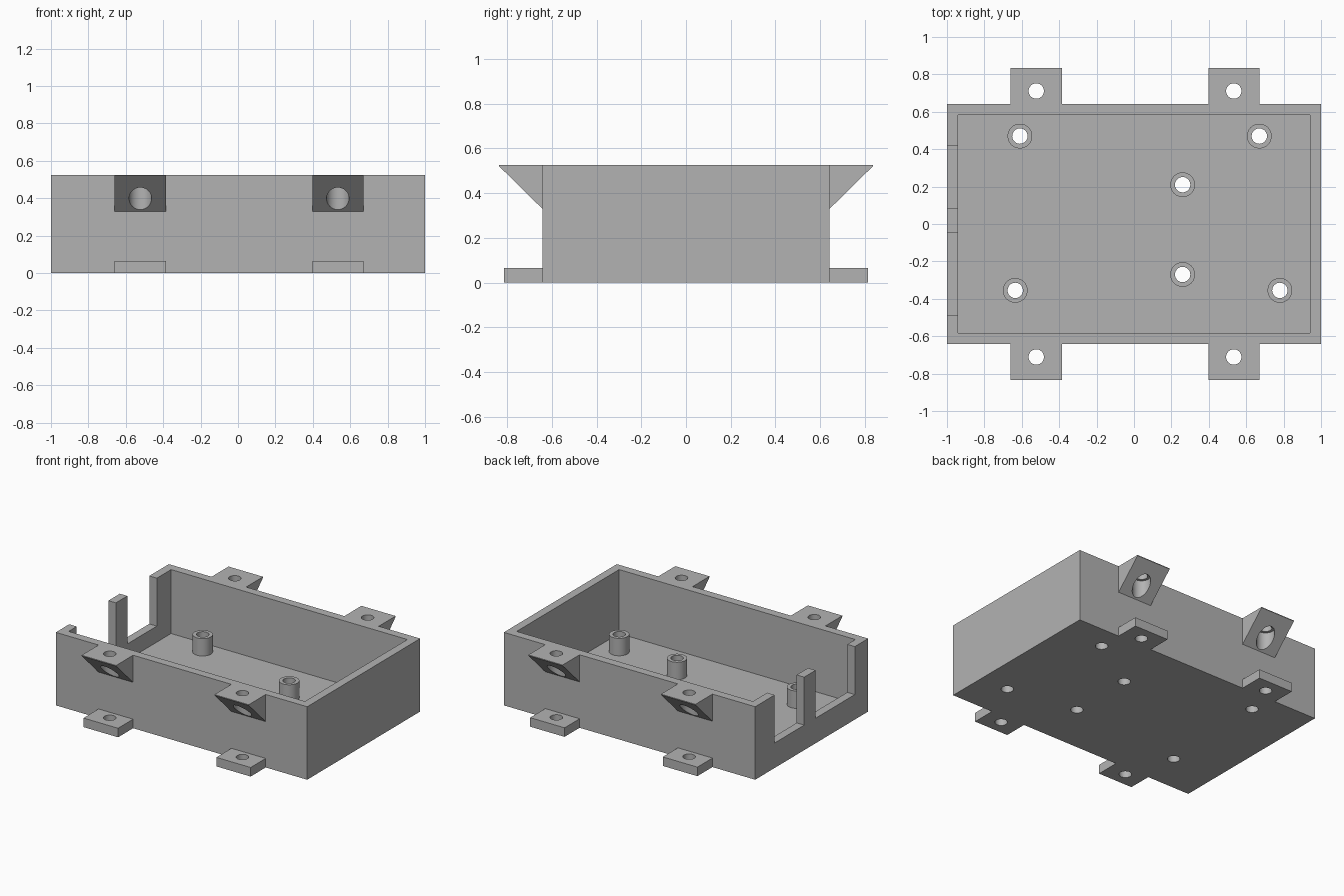
import bpy
import bmesh
from math import radians
from mathutils import Matrix, Vector

if "Cube" in bpy.data.objects:
    bpy.data.objects.remove(bpy.data.objects["Cube"], do_unlink=True)

grey = bpy.data.materials.new("grey plastic")
grey.use_nodes = True
grey.diffuse_color = (0.45, 0.45, 0.45, 1)
grey.node_tree.nodes["Principled BSDF"].inputs["Base Color"].default_value = grey.diffuse_color

HALF_Y = 0.642      # outer wall
HEIGHT = 0.525
FLOOR = 0.065
WALL = 0.06
HOLE = 0.041


def finish(name, bm):
    bmesh.ops.recalc_face_normals(bm, faces=bm.faces)
    mesh = bpy.data.meshes.new(name)
    bm.to_mesh(mesh)
    bm.free()
    mesh.materials.append(grey)
    ob = bpy.data.objects.new(name, mesh)
    bpy.context.collection.objects.link(ob)
    return ob


def box(name, low, high):
    low, high = Vector(low), Vector(high)
    bm = bmesh.new()
    place = Matrix.Translation((low + high) / 2) @ Matrix.Diagonal((*(high - low), 1))
    bmesh.ops.create_cube(bm, size=1, matrix=place)
    return finish(name, bm)


def cylinder(name, x, y, radius, bottom, top):
    bm = bmesh.new()
    bmesh.ops.create_cone(bm, cap_ends=True, segments=48, radius1=radius, radius2=radius,
                          depth=top - bottom,
                          matrix=Matrix.Translation((x, y, (bottom + top) / 2)))
    return finish(name, bm)


def prism(name, x0, x1, profile):
    """Extrude a (y, z) outline along x."""
    bm = bmesh.new()
    face = bm.faces.new([bm.verts.new((x0, y, z)) for y, z in profile])
    grown = bmesh.ops.extrude_face_region(bm, geom=[face])["geom"]
    verts = [v for v in grown if isinstance(v, bmesh.types.BMVert)]
    bmesh.ops.translate(bm, verts=verts, vec=(x1 - x0, 0, 0))
    return finish(name, bm)


def cut(ob, cutters):
    """Subtract each cutter, bake the result and discard the cutters."""
    for cutter in cutters:
        cutter.hide_render = True
        mod = ob.modifiers.new("cut", "BOOLEAN")
        mod.operation = "DIFFERENCE"
        mod.solver = "EXACT"
        mod.object = cutter
    graph = bpy.context.evaluated_depsgraph_get()
    mesh = bpy.data.meshes.new_from_object(ob.evaluated_get(graph))
    ob.modifiers.clear()
    ob.data = mesh
    for cutter in cutters:
        bpy.data.objects.remove(cutter, do_unlink=True)
    parts.append(ob)


parts = []
standoffs = [(-0.61, 0.47), (0.67, 0.47), (0.26, 0.21),
             (0.26, -0.27), (-0.635, -0.355), (0.78, -0.355)]

# Open case: cavity, two cable notches in the right wall, screw holes in the floor
case = box("case", (-1, -HALF_Y, 0), (1, HALF_Y, HEIGHT))
inner_x, inner_y = 1 - WALL, HALF_Y - WALL
cutters = [box("cavity", (-inner_x, -inner_y, FLOOR), (inner_x, inner_y, 1))]
for y0, y1 in [(-0.49, -0.045), (0.085, 0.42)]:
    cutters.append(box("notch", (-1.1, y0, 0.18), (-0.9, y1, 1)))
for x, y in standoffs:
    cutters.append(cylinder("floor_hole", x, y, HOLE, -0.1, 0.3))
cut(case, cutters)

# Hollow standoffs
for x, y in standoffs:
    post = cylinder("standoff", x, y, 0.066, FLOOR, 0.19)
    cut(post, [cylinder("bore", x, y, HOLE, -0.1, 0.4)])

# Mounting ears: sloped brackets at the rim and flat tabs at the base
for side, side_name in [(-1, "front"), (1, "back")]:
    wall_y, hole_y = side * HALF_Y, side * 0.711
    for x0, x1 in [(-0.66, -0.385), (0.397, 0.67)]:
        mid = (x0 + x1) / 2
        bracket = prism(side_name + "_bracket", x0, x1,
                        [(wall_y, HEIGHT), (side * 0.835, HEIGHT),
                         (side * 0.835, HEIGHT - 0.005), (wall_y, 0.33)])
        cut(bracket, [cylinder("hole", mid, hole_y, HOLE, 0.2, 0.7),
                      cylinder("counterbore", mid, hole_y, 0.06, 0.2, 0.47)])
        tab = prism(side_name + "_tab", x0, x1,
                    [(wall_y, 0), (side * 0.813, 0),
                     (side * 0.813, FLOOR), (wall_y, FLOOR)])
        cut(tab, [cylinder("hole", mid, hole_y, HOLE, -0.1, 0.2)])

# Smooth the round walls, keep the edges sharp
bpy.ops.object.select_all(action="DESELECT")
for part in parts:
    part.select_set(True)
bpy.context.view_layer.objects.active = case
bpy.ops.object.shade_smooth_by_angle(angle=radians(30))
